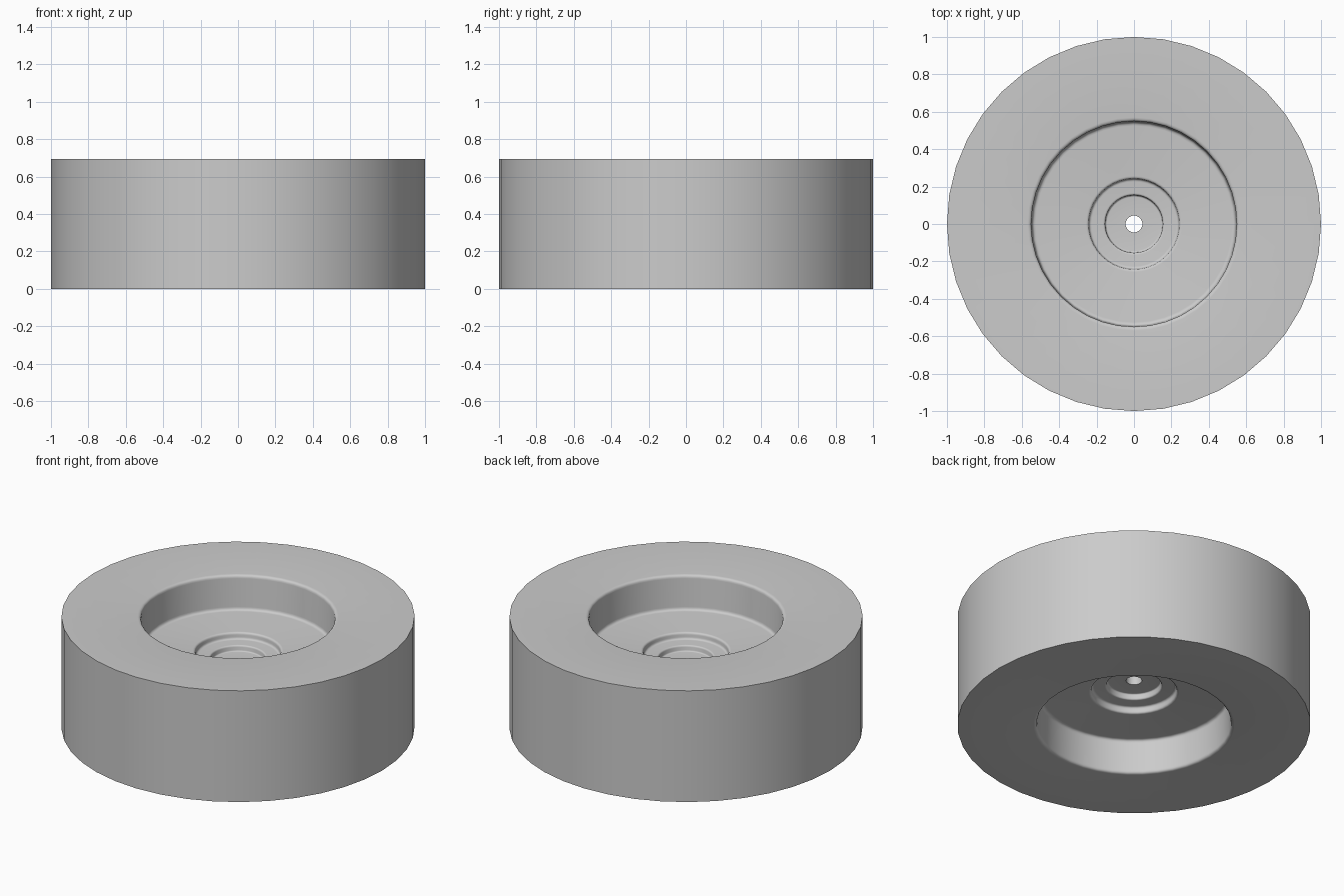
import bpy, bmesh, math
from mathutils import Vector

SIDES = 40
HEIGHT = 0.695
HOLE = 0.045

cube = bpy.data.objects.get("Cube")
if cube:
    bpy.data.objects.remove(cube, do_unlink=True)

grey = bpy.data.materials.new("plain grey")
grey.use_nodes = True
colour = (0.6, 0.6, 0.6, 1)
grey.diffuse_color = colour
grey.node_tree.nodes["Principled BSDF"].inputs["Base Color"].default_value = colour

# Stepped recess on one face: radius, depth below the face, fillet size
CORNERS = [
    (1.0, 0, 0),
    (0.55, 0, 0.02), (0.545, 0.215, 0.02),
    (0.243, 0.215, 0.014), (0.24, 0.255, 0.014),
    (0.156, 0.255, 0.01), (0.152, 0.29, 0.008),
    (HOLE, 0.29, 0),
]


def rounded(corners, steps=4):
    """Replace each filleted corner with a short curve."""
    path = []
    for i, (r, d, size) in enumerate(corners):
        p = Vector((r, d))
        if not size:
            path.append(p)
            continue
        a = p + (Vector(corners[i - 1][:2]) - p).normalized() * size
        b = p + (Vector(corners[i + 1][:2]) - p).normalized() * size
        for k in range(steps + 1):
            t = k / steps
            path.append(a * (1 - t) ** 2 + p * 2 * t * (1 - t) + b * t * t)
    return path


# Closed section: upper face inwards, down the hole, lower face outwards
half = rounded(CORNERS)
section = [(p.x, HEIGHT - p.y) for p in half] + [(p.x, p.y) for p in reversed(half)]

# Lathe the section around the axle
bm = bmesh.new()
rings = []
for r, z in section:
    rings.append([bm.verts.new((r * math.cos(math.tau * s / SIDES),
                                r * math.sin(math.tau * s / SIDES), z))
                  for s in range(SIDES)])
for i, ring in enumerate(rings):
    following = rings[(i + 1) % len(rings)]
    for s in range(SIDES):
        n = (s + 1) % SIDES
        bm.faces.new((ring[s], ring[n], following[n], following[s]))
bmesh.ops.recalc_face_normals(bm, faces=bm.faces[:])

mesh = bpy.data.meshes.new("wheel")
bm.to_mesh(mesh)
bm.free()
mesh.materials.append(grey)
wheel = bpy.data.objects.new("wheel", mesh)
bpy.context.collection.objects.link(wheel)
bpy.ops.object.select_all(action="DESELECT")
wheel.select_set(True)
bpy.context.view_layer.objects.active = wheel
bpy.ops.object.shade_smooth_by_angle(angle=math.radians(35))
